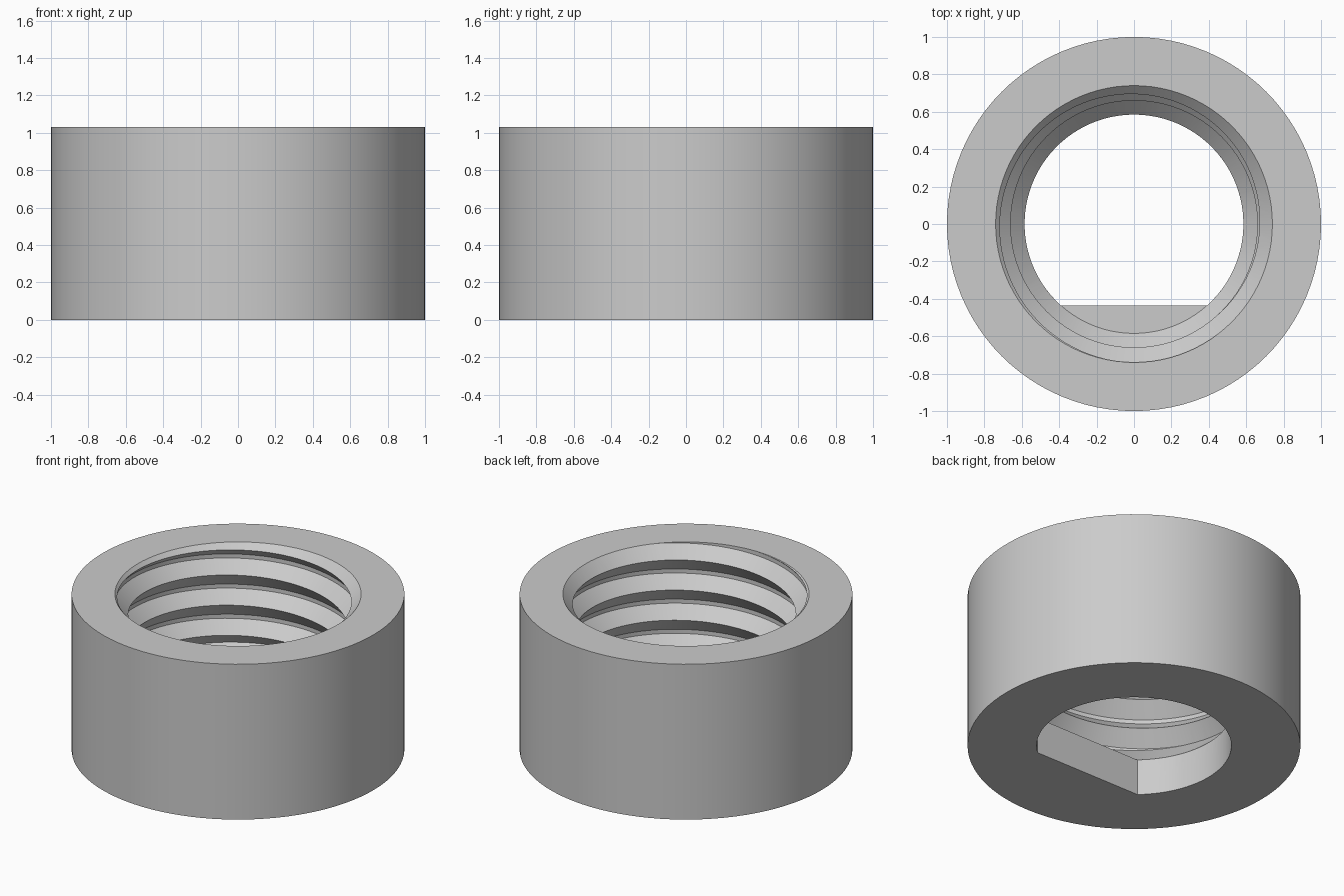
import bpy, bmesh, math

cube = bpy.data.objects.get("Cube")
if cube:
    bpy.data.objects.remove(cube, do_unlink=True)

SEG = 96
TOP = 1.03
LIP = 0.24          # thickness of the keyed base
CREST, ROOT = 0.66, 0.74
HOLE, FLAT_Y = 0.585, -0.435
PITCH = 0.2

steel = bpy.data.materials.new("light grey")
steel.use_nodes = True
colour = (0.6, 0.6, 0.6, 1)
steel.diffuse_color = colour
steel.node_tree.nodes["Principled BSDF"].inputs["Base Color"].default_value = colour


def make_object(name, bm):
    bmesh.ops.recalc_face_normals(bm, faces=bm.faces)
    mesh = bpy.data.meshes.new(name)
    bm.to_mesh(mesh)
    bm.free()
    mesh.materials.append(steel)
    obj = bpy.data.objects.new(name, mesh)
    bpy.context.collection.objects.link(obj)
    return obj


def lathe(name, profile):
    """Solid of revolution from (radius, z) points, capped at both ends."""
    bm = bmesh.new()
    rings = []
    for r, z in profile:
        angles = [2 * math.pi * i / SEG for i in range(SEG)]
        rings.append([bm.verts.new((r * math.cos(a), r * math.sin(a), z)) for a in angles])
    for low, high in zip(rings, rings[1:]):
        for i in range(SEG):
            k = (i + 1) % SEG
            bm.faces.new((low[i], low[k], high[k], high[i]))
    bm.faces.new(rings[0])
    bm.faces.new(rings[-1])
    return make_object(name, bm)


def thread_solid(name, low, high):
    """Helical screw trimmed flat at two heights."""
    steps = [(0, CREST), (0.076, ROOT), (0.103, ROOT)]
    bm = bmesh.new()
    columns = []
    for i in range(SEG):
        turn = i / SEG
        start = TOP - 0.103 + PITCH * (turn + 0.25)
        pts = [(start + PITCH * k + dz, r) for k in range(-9, 6) for dz, r in steps]
        trimmed = []
        for limit in (low, high):
            for (z1, r1), (z2, r2) in zip(pts, pts[1:]):
                if z1 <= limit < z2:
                    trimmed.append(r1 + (r2 - r1) * (limit - z1) / (z2 - z1))
        a = 2 * math.pi * turn
        column = []
        for z, r in pts:
            if z < low:
                z, r = low, trimmed[0]
            elif z > high:
                z, r = high, trimmed[1]
            column.append(bm.verts.new((r * math.cos(a), r * math.sin(a), z)))
        columns.append(column)
    # The last column joins the first one a full pitch higher
    for i in range(SEG):
        shift = len(steps) if i == SEG - 1 else 0
        here, there = columns[i], columns[(i + 1) % SEG]
        for j in range(len(here) - 1 - shift):
            bm.faces.new((here[j], there[j + shift], there[j + 1 + shift], here[j + 1]))
    bmesh.ops.remove_doubles(bm, verts=bm.verts, dist=1e-5)
    edges = [e for e in bm.edges if e.is_boundary]
    bmesh.ops.holes_fill(bm, edges=edges, sides=0)
    return make_object(name, bm)


def keyed_prism(name, low, high):
    """Round bar with one flat side."""
    begin = math.asin(FLAT_Y / HOLE)
    sweep = math.pi - 2 * begin
    bm = bmesh.new()
    ring = []
    for i in range(73):
        a = begin + sweep * i / 72
        ring.append(bm.verts.new((HOLE * math.cos(a), HOLE * math.sin(a), low)))
    face = bm.faces.new(ring)
    out = bmesh.ops.extrude_face_region(bm, geom=[face])
    verts = [v for v in out["geom"] if isinstance(v, bmesh.types.BMVert)]
    bmesh.ops.translate(bm, verts=verts, vec=(0, 0, high - low))
    return make_object(name, bm)


def combine(target, tool, operation):
    mod = target.modifiers.new(operation.lower(), "BOOLEAN")
    mod.operation = operation
    mod.solver = "EXACT"
    mod.object = tool
    bpy.context.view_layer.objects.active = target
    bpy.ops.object.modifier_apply(modifier=mod.name)
    bpy.data.objects.remove(tool, do_unlink=True)


# Threaded bore with a tapered bottom
bore = thread_solid("bore_cutter", 0.17, TOP + 0.05)
rise = 0.2
tip = lathe("tip_cutter", [(HOLE, LIP), (HOLE + rise, LIP + rise), (HOLE + rise, TOP + 0.2)])
combine(bore, tip, "INTERSECT")

# Collar body, cut by bore, mouth chamfer and keyed hole
collar = lathe("threaded_collar", [(1, 0), (1, TOP)])
combine(collar, bore, "DIFFERENCE")
mouth = lathe("mouth_cutter", [(ROOT - 0.11, TOP - 0.11), (ROOT + 0.04, TOP + 0.04)])
combine(collar, mouth, "DIFFERENCE")
combine(collar, keyed_prism("key_cutter", -0.1, LIP + 0.05), "DIFFERENCE")

# Smooth round walls, sharp thread edges
bpy.ops.object.select_all(action="DESELECT")
collar.select_set(True)
bpy.context.view_layer.objects.active = collar
bpy.ops.object.shade_smooth_by_angle(angle=math.radians(25))
